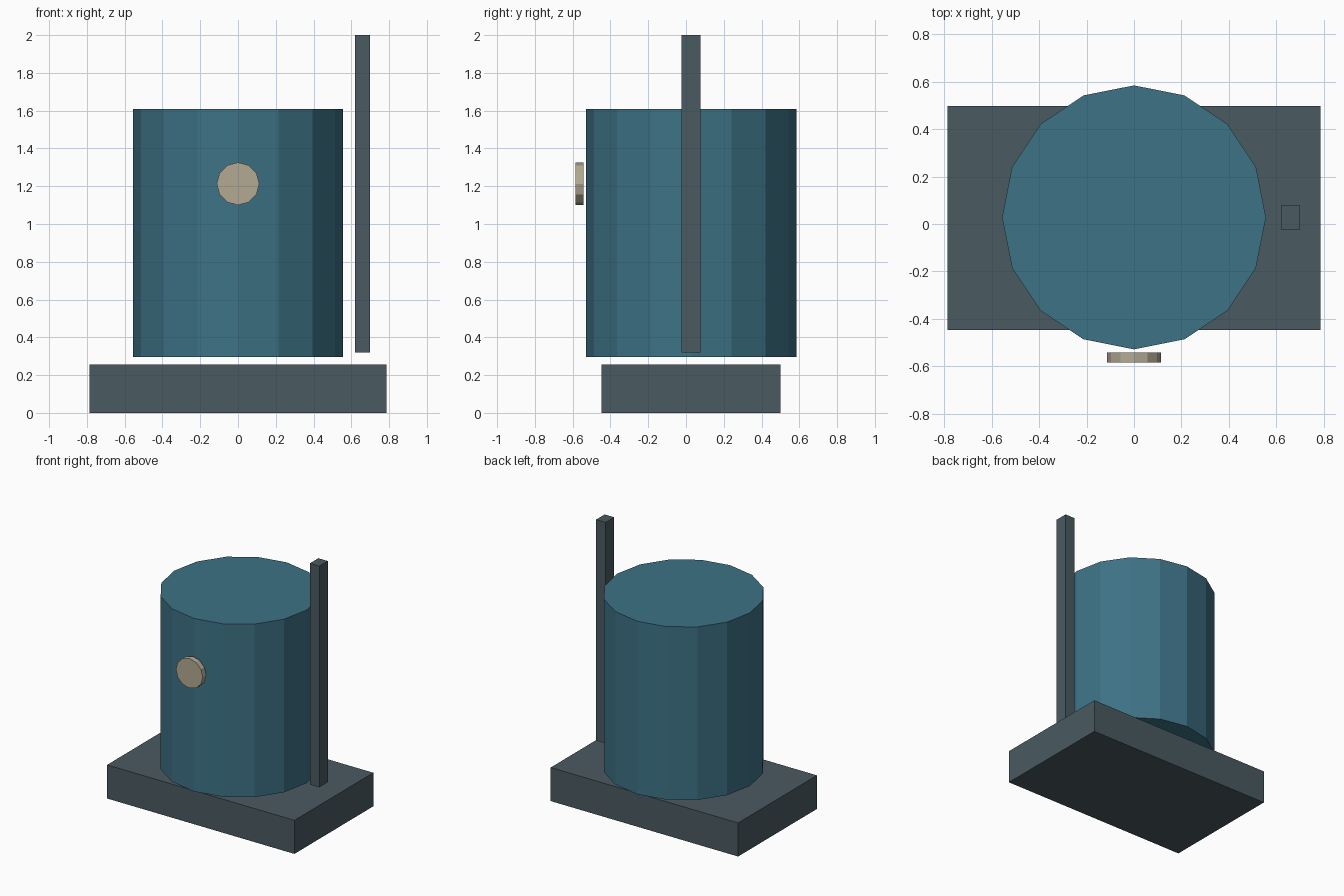
import bpy
import math

if "Cube" in bpy.data.objects:
    bpy.data.objects.remove(bpy.data.objects["Cube"])


def material(name, colour):
    mat = bpy.data.materials.new(name)
    mat.diffuse_color = (*colour, 1.0)
    mat.use_nodes = True
    mat.node_tree.nodes["Principled BSDF"].inputs["Base Color"].default_value = mat.diffuse_color
    return mat


slate = material("slate grey", (0.068, 0.102, 0.120))
teal = material("teal", (0.047, 0.168, 0.238))
tan = material("warm tan", (0.456, 0.402, 0.290))


def finish(name, mat):
    obj = bpy.context.object
    obj.name = name
    obj.data.materials.append(mat)
    return obj


def box(name, low, high, mat):
    centre = [(a + b) / 2 for a, b in zip(low, high)]
    bpy.ops.mesh.primitive_cube_add(size=1, location=centre)
    obj = finish(name, mat)
    obj.scale = [b - a for a, b in zip(low, high)]
    return obj


def drum(name, sides, radius, depth, centre, mat, tilt=0.0):
    bpy.ops.mesh.primitive_cylinder_add(vertices=sides, radius=radius, depth=depth,
                                        location=centre, rotation=(tilt, 0, 0))
    return finish(name, mat)


# Rectangular plinth
box("base", (-0.787, -0.447, 0.0), (0.787, 0.499, 0.255), slate)

# Upright tank floating just above the plinth
drum("tank", 16, 0.557, 1.314, (0, 0.028, 0.952), teal)

# Tall square pipe beside the tank
box("side_pipe", (0.62, -0.024, 0.321), (0.70, 0.078, 2.0), slate)

# Round gauge in front of the tank
drum("gauge", 12, 0.113, 0.042, (0, -0.563, 1.213), tan, math.pi / 2)
